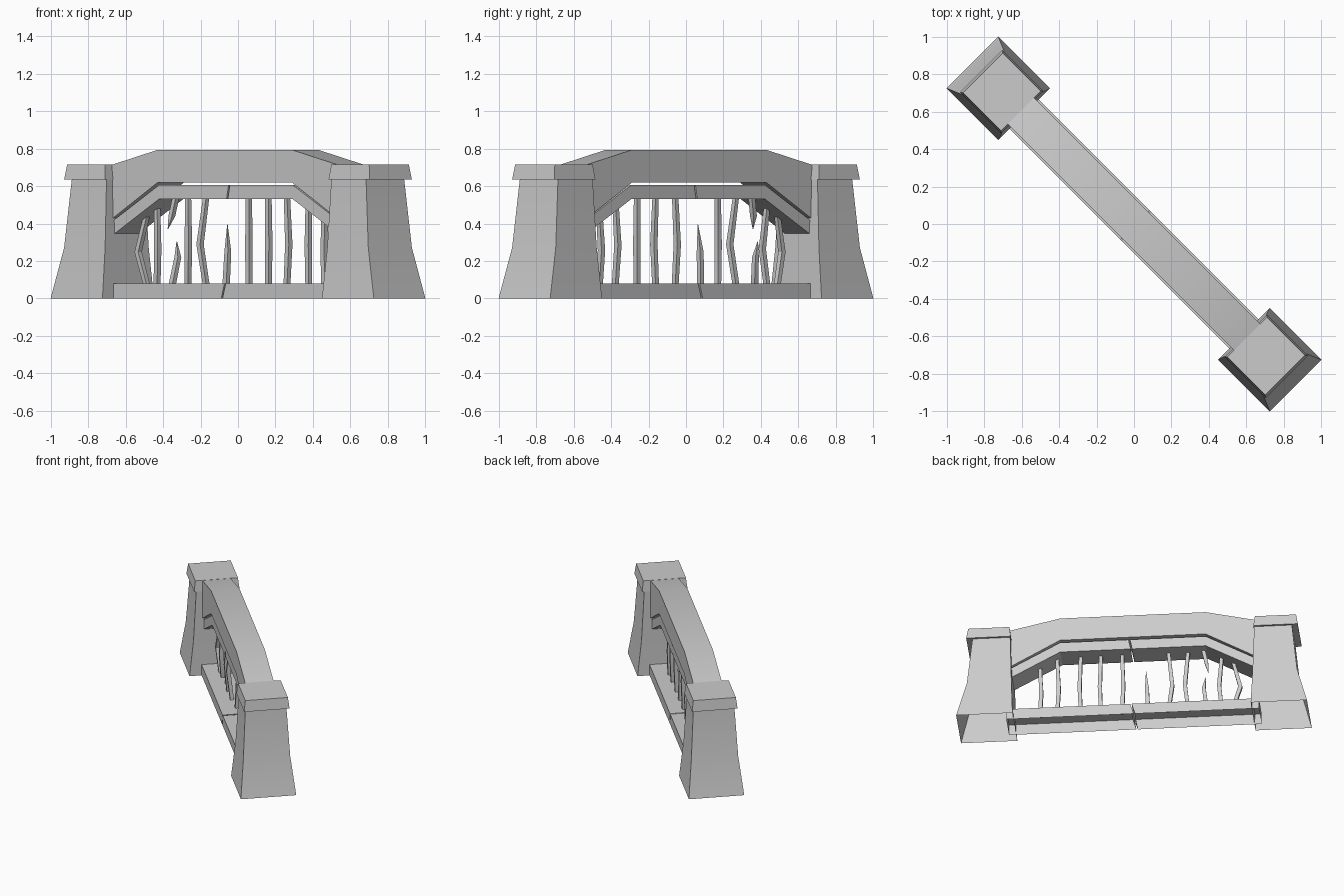
import bpy, bmesh, math
from mathutils import Matrix

cube = bpy.data.objects.get("Cube")
if cube:
    bpy.data.objects.remove(cube, do_unlink=True)

stone = bpy.data.materials.new("plain grey")
stone.use_nodes = True
GREY = (0.6, 0.6, 0.6, 1)
stone.diffuse_color = GREY
stone.node_tree.nodes["Principled BSDF"].inputs["Base Color"].default_value = GREY

# Parts are laid out along x, then the whole fence is turned onto the diagonal
TURN = Matrix.Rotation(math.radians(-45), 4, 'Z')


def finish(name, bm, open_bottom=False):
    """Turn a bmesh into a shaded object; optionally leave its base open."""
    bmesh.ops.recalc_face_normals(bm, faces=bm.faces)
    if open_bottom:
        base = [f for f in bm.faces if all(v.co.z < 0.001 for v in f.verts)]
        bmesh.ops.delete(bm, geom=base, context='FACES')
    bm.transform(TURN)
    mesh = bpy.data.meshes.new(name)
    bm.to_mesh(mesh)
    bm.free()
    mesh.materials.append(stone)
    obj = bpy.data.objects.new(name, mesh)
    bpy.context.collection.objects.link(obj)
    bpy.ops.object.select_all(action='DESELECT')
    obj.select_set(True)
    bpy.context.view_layer.objects.active = obj
    bpy.ops.object.shade_smooth_by_angle(angle=math.radians(25))


def prism(name, profile, half_width, open_bottom=False):
    """Extrude an x-z outline across the fence."""
    bm = bmesh.new()
    near, far = [[bm.verts.new((x, y, z)) for x, z in profile]
                 for y in (-half_width, half_width)]
    bm.faces.new(near)
    bm.faces.new(far)
    for i in range(len(profile)):
        j = (i + 1) % len(profile)
        bm.faces.new((near[i], near[j], far[j], far[i]))
    finish(name, bm, open_bottom)


def loft(name, sections, open_bottom=False):
    """Join rectangles given as (x min, x max, y min, y max, z)."""
    bm = bmesh.new()
    rings = [[bm.verts.new(p) for p in
              ((a, c, z), (b, c, z), (b, d, z), (a, d, z))]
             for a, b, c, d, z in sections]
    bm.faces.new(rings[0])
    bm.faces.new(rings[-1])
    for low, high in zip(rings, rings[1:]):
        for i in range(4):
            j = (i + 1) % 4
            bm.faces.new((low[i], low[j], high[j], high[i]))
    finish(name, bm, open_bottom)


# End pillars with flared feet and overhanging caps
SHAFT = [(0.83, 1.222, 0.195, 0), (0.84, 1.15, 0.165, 0.27), (0.85, 1.112, 0.144, 0.64)]
CAP = [(0.845, 1.155, 0.16, 0.635), (0.855, 1.142, 0.15, 0.715)]
for side, label in ((-1, "right"), (1, "left")):
    for part, rows in (("pillar", SHAFT), ("pillar_cap", CAP)):
        loft(f"{label}_{part}",
             [(*sorted((side * a, side * b)), -w, w, z) for a, b, w, z in rows],
             open_bottom=part == "pillar")

# Heavy arched top beam
KNEE, END = 0.507, 0.88
prism("top_beam", [(-END, 0.41), (-KNEE, 0.62), (KNEE, 0.62), (END, 0.41),
                   (END, 0.708), (KNEE, 0.794), (-KNEE, 0.794), (-END, 0.708)], 0.1)

# Cracked lower rail and base slab, each in two halves
for side, label in ((-1, "right"), (1, "left")):
    crack = 0.005 * side
    prism(f"{label}_rail", [(side * END, 0.325), (side * KNEE, 0.53),
                            (0.01 + crack, 0.53), (0.025 + crack, 0.605),
                            (side * KNEE, 0.605), (side * END, 0.4)], 0.092)
    prism(f"{label}_base_slab", [(side * END, 0), (crack - 0.012, 0),
                                 (crack + 0.012, 0.08), (side * END, 0.08)], 0.11, True)


def bar(name, points):
    """Square bar through (x, y, z, half thickness) points."""
    loft(name, [(x - r, x + r, y - r, y + r, z) for x, y, z, r in points])


# Whole bars: position along the fence, then sideways bend at mid height
BARS = [(-0.69, -0.05, -0.015), (-0.612, 0.02, -0.015), (-0.378, 0.025, -0.022),
        (-0.24, -0.025, -0.022), (0.082, -0.008, 0.008), (0.23, 0.008, -0.005),
        (0.37, 0.008, 0.006), (0.535, -0.012, 0.008), (0.655, -0.01, 0.006)]
for number, (x, bend, sway) in enumerate(BARS, 1):
    top = 0.545 - 0.55 * max(0, abs(x) - KNEE)
    bar(f"bar_{number}", [(x, 0, 0.07, 0.013), (x + bend, sway, 0.07 + top * 0.4, 0.014),
                          (x, 0, top, 0.012)])

# Snapped bars ending in points
bar("broken_bar_lower", [(-0.508, 0.01, 0.07, 0.014), (-0.49, 0.035, 0.22, 0.013),
                         (-0.503, 0.04, 0.305, 0.001)])
bar("broken_bar_upper", [(-0.518, -0.012, 0.37, 0.001), (-0.505, 0.005, 0.44, 0.013),
                         (-0.483, 0.014, 0.545, 0.013)])
bar("broken_bar_spike", [(-0.1, 0.01, 0.07, 0.014), (-0.092, 0.015, 0.25, 0.013),
                         (-0.085, 0.005, 0.395, 0.001)])
